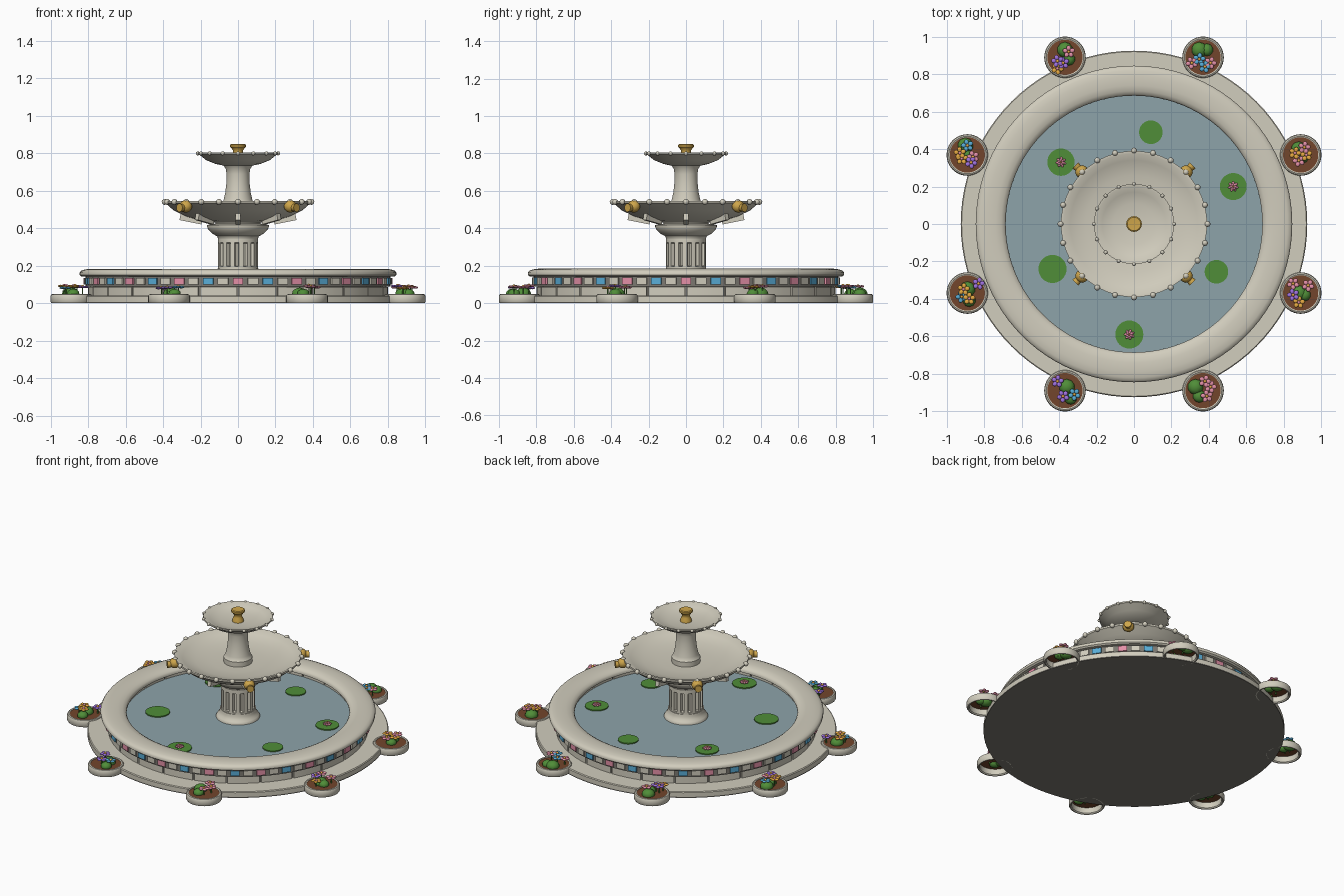
import bpy, bmesh, math, random
from mathutils import Matrix, Vector

if "Cube" in bpy.data.objects:
    bpy.data.objects.remove(bpy.data.objects["Cube"])
random.seed(4)
TAU = 2 * math.pi

def mat(name, r, g, b):
    m = bpy.data.materials.new(name)
    m.diffuse_color = (r, g, b, 1)
    m.use_nodes = True
    m.node_tree.nodes["Principled BSDF"].inputs["Base Color"].default_value = m.diffuse_color
    return m

STONE = mat("stone", .64, .61, .51)
DARK = mat("dark_stone", .2, .19, .165)
WATER = mat("water", .27, .37, .4)
GREEN = mat("leaf_green", .08, .27, .04)
SOIL = mat("soil", .17, .06, .025)
GOLD = mat("gold", .62, .38, .07)
PINK = mat("pink", .78, .28, .39)
BLUE = mat("blue", .1, .42, .68)
PURPLE = mat("purple", .36, .17, .75)
ORANGE = mat("orange", .85, .43, .06)

def finish(name, bm, mats, angle=35, loc=(0, 0, 0)):
    bmesh.ops.recalc_face_normals(bm, faces=bm.faces)
    me = bpy.data.meshes.new(name)
    bm.to_mesh(me)
    bm.free()
    for m in mats:
        me.materials.append(m)
    me.shade_smooth()
    me.set_sharp_from_angle(angle=math.radians(angle))
    ob = bpy.data.objects.new(name, me)
    ob.location = loc
    bpy.context.collection.objects.link(ob)
    return ob

def lathe(name, pts, m, n=64, closed=False, loc=(0, 0, 0), scale=None):
    """Revolve (radius, z) points; scale(angle index, z) may modulate the radius."""
    bm = bmesh.new()
    rows = []
    for r, z in pts:
        rows.append([bm.verts.new((r * k * math.cos(TAU * i / n), r * k * math.sin(TAU * i / n), z))
                     for i in range(n) for k in [scale(i, z) if scale else 1]])
    pairs = list(zip(rows, rows[1:])) + ([(rows[-1], rows[0])] if closed else [])
    for a, b in pairs:
        for i in range(n):
            bm.faces.new((a[i], a[(i + 1) % n], b[(i + 1) % n], b[i]))
    bmesh.ops.remove_doubles(bm, verts=bm.verts, dist=1e-5)
    return finish(name, bm, [m], loc=loc)

def paint(geom, index):
    for f in {f for v in geom["verts"] for f in v.link_faces}:
        f.material_index = index

def ball(bm, p, size, index=0, rot=None, sub=2):
    M = Matrix.Translation(p) @ (rot or Matrix()) @ Matrix.Diagonal((*size, 1))
    paint(bmesh.ops.create_icosphere(bm, subdivisions=sub, radius=1, matrix=M), index)

def box(bm, M, size, index=0):
    paint(bmesh.ops.create_cube(bm, size=1, matrix=M @ Matrix.Diagonal((*size, 1))), index)

def cone(bm, M, r1, r2, depth, index=0, seg=12):
    paint(bmesh.ops.create_cone(bm, cap_ends=True, segments=seg, radius1=r1, radius2=r2,
                                depth=depth, matrix=M), index)

def turn(a):
    return Matrix.Rotation(a, 4, 'Z')

def at(x, y, z):
    return Matrix.Translation((x, y, z))

def flower(bm, p, radius, petal, centre, n=5):
    a0 = random.uniform(0, TAU)
    for k in range(n):
        R = turn(a0 + TAU * k / n)
        ball(bm, Vector(p) + R @ Vector((radius * .6, 0, 0)),
             (radius * .42, radius * 1.9 / n, radius * .2), petal, R, 2)
    ball(bm, Vector(p) + Vector((0, 0, .003)), (radius * .26,) * 3, centre, None, 2)

# Base plate on a dark underside, dark wall core and frieze backing, rounded rim
lathe("base_underside", [(0, 0), (.925, 0), (.925, .007), (0, .007)], DARK, 96)
lathe("base_plate", [(0, .006), (.925, .007), (.925, .035), (.92, .04), (0, .04)], STONE, 96)
lathe("wall_core", [(.705, .035), (.79, .035), (.79, .15), (.705, .15)], DARK, 96, True)
lathe("frieze_band", [(.78, .09), (.815, .09), (.815, .145), (.78, .145)], DARK, 96, True)
lathe("basin_rim", [(.685, .145), (.835, .142), (.845, .15), (.845, .163), (.838, .173), (.82, .18),
                    (.79, .184), (.74, .184), (.71, .178), (.692, .168), (.685, .157)], STONE, 96, True)

# Stone blocks, each an arc segment of the basin wall
bm = bmesh.new()
for k in range(24):
    ring = []
    for j in range(5):
        a = TAU * (k / 24) + math.radians(.4 + 14.2 * j / 4)
        ring.append([bm.verts.new((r * math.cos(a), r * math.sin(a), z))
                     for r, z in ((.695, .04), (.8, .04), (.8, .086), (.785, .09), (.785, .14), (.695, .14))])
    for a, b in zip(ring, ring[1:]):
        for i in range(6):
            bm.faces.new((a[i], a[(i + 1) % 6], b[(i + 1) % 6], b[i]))
    bm.faces.new(ring[0])
    bm.faces.new(ring[-1])
finish("wall_blocks", bm, [STONE])

# Coloured mosaic tiles around the frieze
bm = bmesh.new()
for k in range(64):
    box(bm, turn(TAU * k / 64 - TAU / 4) @ at(.819, 0, .118), (.009, .056, .036), (0, 1, 2, 1)[k % 4])
finish("frieze_tiles", bm, [PINK, STONE, BLUE])

# Water with lily pads and lily flowers
lathe("water", [(0, .125), (.715, .125)], WATER, 96)
pads = [(.09, .49, .063, 0), (-.39, .33, .073, 1), (.53, .2, .072, 1),
        (.44, -.255, .063, 0), (-.025, -.59, .075, 1), (-.435, -.24, .075, 0)]
bm = bmesh.new()
for x, y, r, bloom in pads:
    cone(bm, at(x, y, .128), r, r, .008, 0, 32)
    if bloom:
        flower(bm, (x, y, .138), .028, 1, 2, 7)
        flower(bm, (x, y, .146), .019, 1, 2, 6)
finish("lily_pads", bm, [GREEN, PINK, ORANGE])

# Pedestal: flared foot, fluted column, capital
lathe("pedestal_foot", [(0, .04), (.135, .04), (.135, .13), (.128, .142), (.118, .152),
                        (.112, .17), (.11, .185), (0, .185)], STONE)
lathe("fluted_column", [(.106, .18), (.106, .195), (.106, .2), (.106, .318), (.106, .323), (.106, .36)],
      STONE, 112, scale=lambda i, z: .8 if .198 < z < .32 and i % 8 in (2, 3, 4) else 1)
lathe("capital", [(0, .345), (.106, .345), (.112, .358), (.135, .37), (.158, .392), (.165, .408),
                  (.165, .418), (.12, .425), (.12, .45), (0, .45)], STONE)

# Middle bowl, its brackets, beads and gold spouts
lathe("middle_bowl", [(0, .43), (.14, .43), (.2, .44), (.28, .465), (.345, .497), (.38, .528), (.39, .534),
                      (.39, .546), (.375, .546), (.34, .527), (.26, .507), (.16, .498), (0, .496)], STONE, 80)
bm = bmesh.new()
for k in range(8):
    box(bm, turn(TAU * k / 8) @ at(.25, 0, .452) @ Matrix.Rotation(-.2, 4, 'Y'), (.12, .025, .04))
finish("bowl_brackets", bm, [STONE])

def beads(name, n, ring, z, r):
    bm = bmesh.new()
    for k in range(n):
        ball(bm, turn(TAU * k / n) @ Vector((ring, 0, z)), (r, r, r))
    finish(name, bm, [STONE], 60)

beads("middle_beads", 24, .392, .541, .016)
beads("top_beads", 16, .214, .8, .011)

bm = bmesh.new()
for k in range(4):
    R = turn(TAU * (k + .5) / 4)
    ball(bm, R @ Vector((.395, 0, .517)), (.034, .036, .034), 0, R)
    cone(bm, R @ at(.425, 0, .51) @ Matrix.Rotation(math.pi / 2, 4, 'Y'), .018, .023, .035)
finish("gold_spouts", bm, [GOLD], 50)

# Upper column, top bowl and gold finial
lathe("upper_column", [(0, .49), (.088, .49), (.088, .53), (.08, .54), (.076, .555), (.068, .59), (.062, .64),
                       (.061, .69), (.066, .72), (.08, .737), (0, .74)], STONE)
lathe("top_bowl", [(0, .733), (.07, .733), (.12, .744), (.17, .764), (.205, .792), (.214, .796), (.214, .805),
                   (.203, .805), (.17, .788), (.11, .774), (0, .768)], STONE)
lathe("gold_finial", [(0, .765), (.036, .765), (.034, .785), (.026, .8), (.026, .815), (.036, .83),
                      (.042, .835), (.042, .846), (.036, .85), (0, .848)], GOLD, 32)

# Planting plan per planter: flower colours with offsets, then bush offsets (hundredths)
plan = [("OPOP", [(-3, 1), (2, 4), (3, 0), (-1, -3)], [(-1, 3), (1, -1)]),
        ("PBPB", [(-6, -3), (1, -5), (4, -3), (-2, -1)], [(-2, 4), (2, 4)]),
        ("PVVO", [(2, 3), (-4, -2), (-1, -3), (-4, -6)], [(0, 4), (2, -1)]),
        ("BOPVO", [(0, 5), (-4, 1), (3, -1), (2, -4), (-3, -2)], [(-1, 5), (0, 0)]),
        ("VOBO", [(6, 5), (-2, 2), (-3, -2), (1, -3)], [(0, 2), (1, -4)]),
        ("VVB", [(-4, 5), (-1, -3), (5, -2)], [(1, 2), (3, -4)]),
        ("PPP", [(1, 5), (4, 2), (2, -3)], [(-4, 2), (-2, -3)]),
        ("PPVO", [(-4, 5), (4, 4), (-4, -1), (-1, -5)], [(-1, 0), (2, -1)])]

# Eight planters with soil, bushes and flowers
for k, (colours, spots, bushes) in enumerate(plan):
    a = TAU * (k + .5) / 8
    c = (.963 * math.cos(a), .963 * math.sin(a), 0)
    lathe("planter_ring", [(.094, .006), (.1, 0), (.106, 0), (.111, .008), (.111, .038), (.107, .046),
                           (.1, .049), (.094, .046)], STONE, 40, True, c)
    lathe("planter_soil", [(0, .044), (.097, .043)], SOIL, 32, loc=c)
    bm = bmesh.new()
    for (x, y), r in zip(bushes, (.042, .034)):
        ball(bm, (x / 100, y / 100, .05), (r, r, r * .8))
    for letter, (x, y) in zip(colours, spots):
        x, y, z = x / 100, y / 100, random.uniform(.08, .093)
        cone(bm, at(x, y, z / 2 + .015), .004, .003, z - .03, 0, 6)
        col = "GPBVO".index(letter)
        flower(bm, (x, y, z), .033, col, 1 if col == 4 else 4)
    finish("planter_flowers", bm, [GREEN, PINK, BLUE, PURPLE, ORANGE], 60, c)
